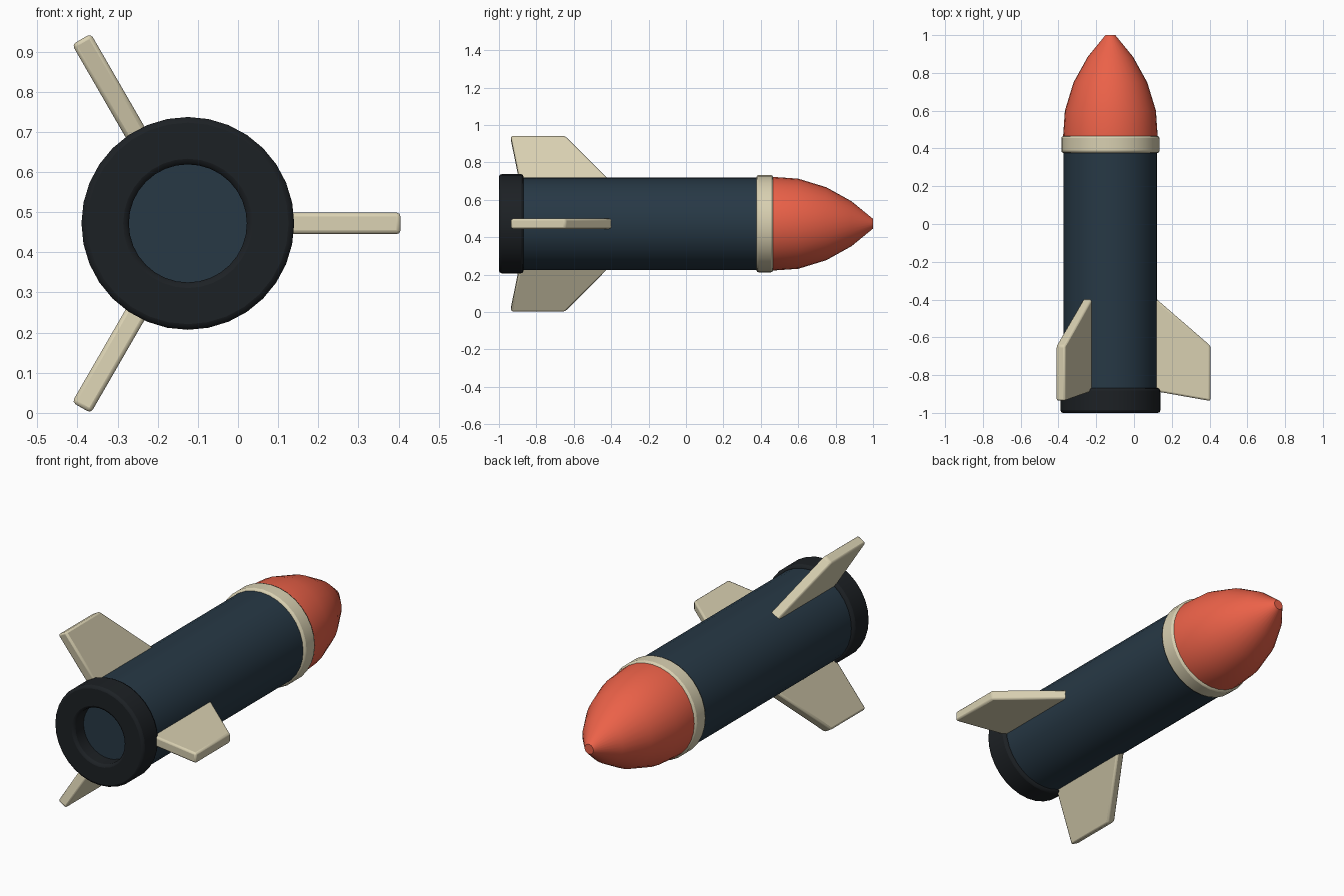
import bpy, bmesh
from math import cos, sin, pi, radians

if "Cube" in bpy.data.objects:
    bpy.data.objects.remove(bpy.data.objects["Cube"])

CX, CZ = -0.125, 0.472   # rocket axis, running along y
SIDES = 32


def material(name, rgb):
    m = bpy.data.materials.new(name)
    m.diffuse_color = (*rgb, 1)
    m.use_nodes = True
    m.node_tree.nodes["Principled BSDF"].inputs["Base Color"].default_value = m.diffuse_color
    return m


NAVY = material("navy", (0.02, 0.04, 0.06))
BLACK = material("black", (0.012, 0.015, 0.018))
CREAM = material("cream", (0.69, 0.63, 0.44))
CORAL = material("coral", (0.83, 0.12, 0.065))


def finish(name, bm, mat, bevel=0, angle=40):
    bmesh.ops.recalc_face_normals(bm, faces=bm.faces)
    mesh = bpy.data.meshes.new(name)
    bm.to_mesh(mesh)
    bm.free()
    mesh.materials.append(mat)
    ob = bpy.data.objects.new(name, mesh)
    bpy.context.collection.objects.link(ob)
    ob.location = (CX, 0, CZ)
    if bevel:
        mod = ob.modifiers.new("bevel", 'BEVEL')
        mod.width, mod.segments, mod.limit_method = bevel, 2, 'ANGLE'
        mod.angle_limit = radians(40)
    bpy.ops.object.select_all(action='DESELECT')
    bpy.context.view_layer.objects.active = ob
    ob.select_set(True)
    bpy.ops.object.shade_smooth_by_angle(angle=radians(angle))
    return ob


def lathe(name, profile, mat, closed=False, bevel=0):
    """Turn (radius, y) points about the rocket axis; cap the ends unless closed."""
    bm = bmesh.new()
    rings = [[bm.verts.new((r * cos(2 * pi * i / SIDES), y, r * sin(2 * pi * i / SIDES)))
              for i in range(SIDES)] for r, y in profile]
    pairs = list(zip(rings, rings[1:]))
    if closed:
        pairs.append((rings[-1], rings[0]))
    else:
        bm.faces.new(rings[0])
        bm.faces.new(rings[-1])
    for a, b in pairs:
        for i in range(SIDES):
            j = (i + 1) % SIDES
            bm.faces.new((a[i], a[j], b[j], b[i]))
    return finish(name, bm, mat, bevel)


# Main tube, whose rear end shows inside the nozzle
lathe("body", [(0.248, -0.92), (0.248, 0.45)], NAVY)

# Thick nozzle ring
lathe("nozzle_ring", [(0.147, -1.0), (0.265, -1.0), (0.265, -0.868), (0.147, -0.868)],
      BLACK, closed=True, bevel=0.014)

# Collar between body and nose
lathe("collar", [(0.26, 0.376), (0.26, 0.466)], CREAM, bevel=0.012)

# Nose cone
lathe("nose_cone", [(0.25, 0.44), (0.25, 0.47), (0.241, 0.6), (0.195, 0.75),
                    (0.12, 0.885), (0.026, 1.0)], CORAL)

# Three swept fins
FIN = [(0.225, -0.883), (0.53, -0.937), (0.53, -0.645), (0.225, -0.381)]
for n in range(3):
    bm = bmesh.new()
    low, high = [[bm.verts.new((r, y, z)) for r, y in FIN] for z in (-0.027, 0.027)]
    bm.faces.new(low)
    bm.faces.new(high)
    for i in range(4):
        j = (i + 1) % 4
        bm.faces.new((low[i], low[j], high[j], high[i]))
    fin = finish(f"fin_{n + 1}", bm, CREAM, bevel=0.01)
    fin.rotation_euler.y = n * 2 * pi / 3
